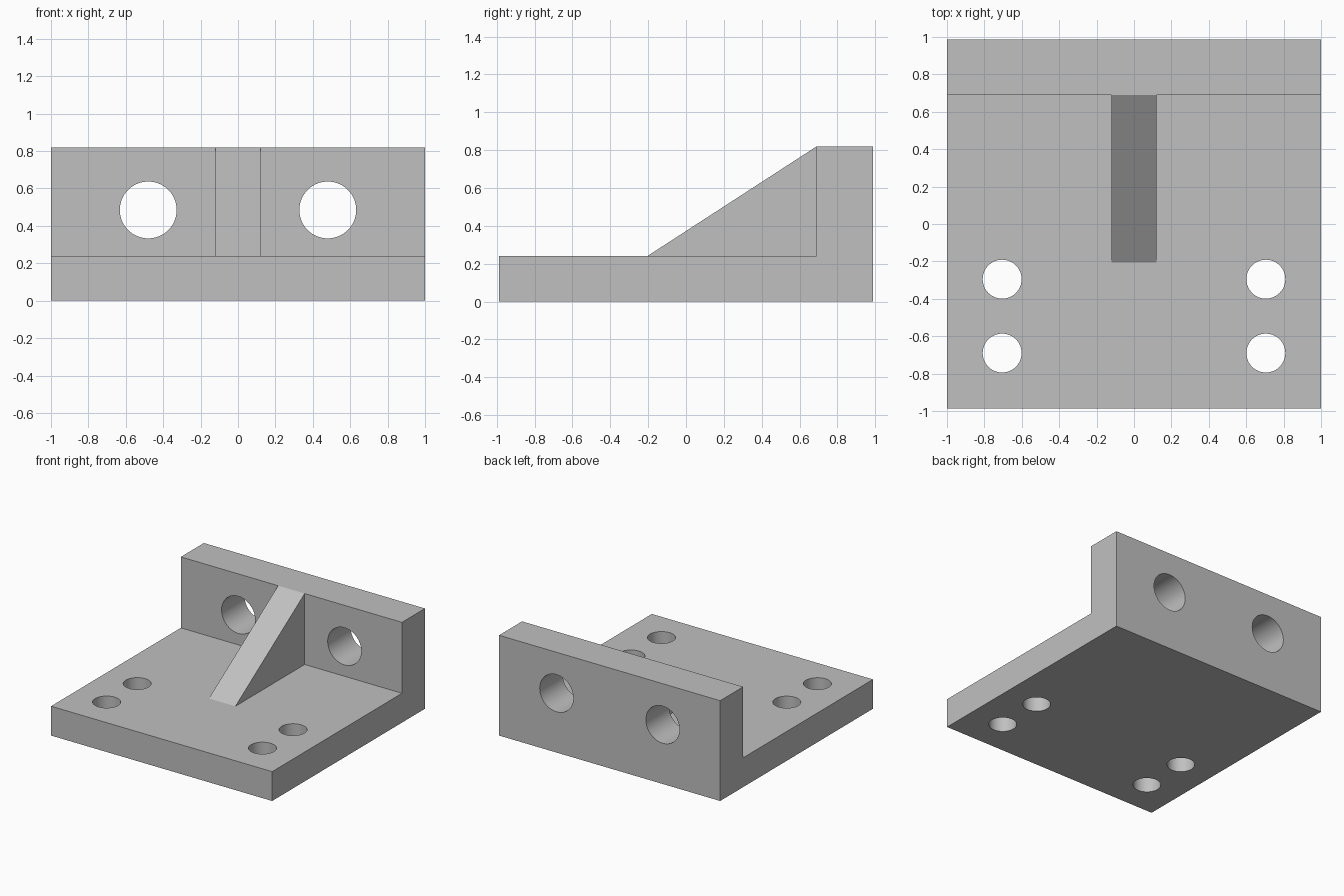
import bpy, bmesh, math
from mathutils import Matrix

cube = bpy.data.objects.get("Cube")
if cube:
    bpy.data.objects.remove(cube, do_unlink=True)

# Single grey finish
grey = bpy.data.materials.new("plain grey")
grey.use_nodes = True
colour = (0.53, 0.53, 0.53, 1)
grey.diffuse_color = colour
grey.node_tree.nodes["Principled BSDF"].inputs["Base Color"].default_value = colour


def add_object(name, bm):
    bmesh.ops.recalc_face_normals(bm, faces=bm.faces)
    mesh = bpy.data.meshes.new(name)
    bm.to_mesh(mesh)
    bm.free()
    mesh.materials.append(grey)
    obj = bpy.data.objects.new(name, mesh)
    bpy.context.collection.objects.link(obj)
    return obj


def extrude_x(name, profile, half_width):
    """Side profile of (y, z) points, extruded across x."""
    bm = bmesh.new()
    face = bm.faces.new([bm.verts.new((-half_width, y, z)) for y, z in profile])
    side = bmesh.ops.extrude_face_region(bm, geom=[face])["geom"]
    verts = [v for v in side if isinstance(v, bmesh.types.BMVert)]
    bmesh.ops.translate(bm, vec=(2 * half_width, 0, 0), verts=verts)
    return add_object(name, bm)


def add_drill(bm, centre, radius, depth, along_y=False):
    turn = Matrix.Rotation(math.pi / 2 if along_y else 0, 4, "X")
    bmesh.ops.create_cone(bm, cap_ends=True, segments=64, radius1=radius,
                          radius2=radius, depth=depth,
                          matrix=Matrix.Translation(centre) @ turn)


def boolean(target, tool, operation):
    mod = target.modifiers.new(tool.name, "BOOLEAN")
    mod.operation = operation
    mod.solver = "EXACT"
    mod.object = tool
    bpy.context.view_layer.objects.active = target
    bpy.ops.object.modifier_apply(modifier=mod.name)
    bpy.data.objects.remove(tool, do_unlink=True)


# Base plate and upright wall as one L-shaped body
end, wall, floor, top = 0.987, 0.69, 0.24, 0.82
bracket = extrude_x("bracket", [(-end, 0), (end, 0), (end, top), (wall, top),
                                (wall, floor), (-end, floor)], 1)

# Sloping rib, sunk into the body
rib = extrude_x("rib", [(-0.205, floor), (0, 0.1), (0.8, 0.1), (0.8, 0.7),
                        (wall, top)], 0.12)
boolean(bracket, rib, "UNION")

# Bolt holes through the wall and the base plate
drills = bmesh.new()
for side in (-1, 1):
    add_drill(drills, (side * 0.48, 0.84, 0.485), 0.152, 0.5, along_y=True)
    for y in (-0.295, -0.69):
        add_drill(drills, (side * 0.705, y, 0.12), 0.104, 0.5)
boolean(bracket, add_object("drills", drills), "DIFFERENCE")

# Smooth hole walls, crisp edges
bpy.ops.object.select_all(action="DESELECT")
bracket.select_set(True)
bpy.context.view_layer.objects.active = bracket
bpy.ops.object.shade_smooth_by_angle(angle=math.radians(30))
